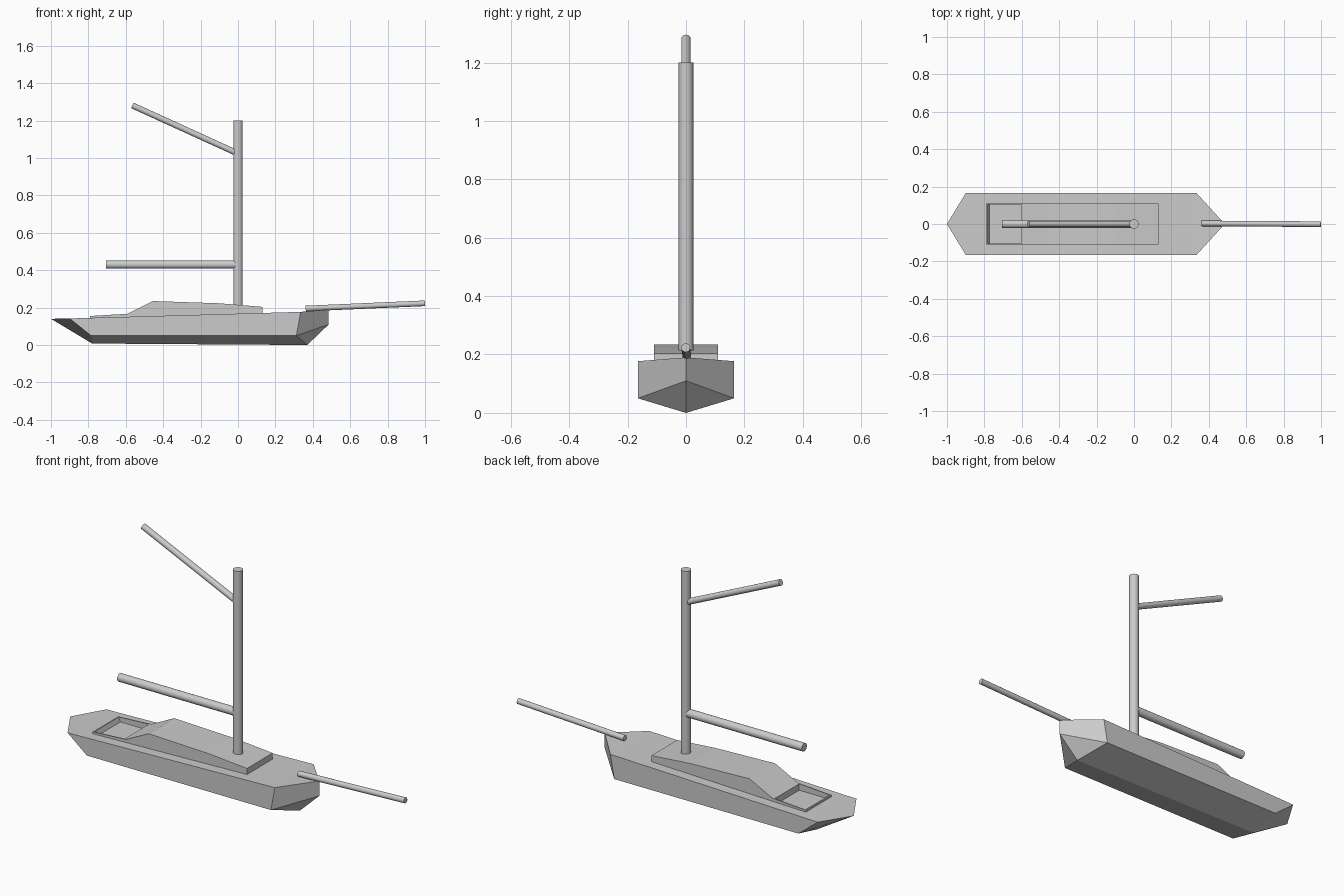
import bpy, bmesh, math
from mathutils import Vector

if "Cube" in bpy.data.objects:
    bpy.data.objects.remove(bpy.data.objects["Cube"])

# One flat grey for the whole boat
grey = bpy.data.materials.new("plain grey")
grey.diffuse_color = (0.6, 0.6, 0.6, 1)
grey.use_nodes = True
grey.node_tree.nodes["Principled BSDF"].inputs["Base Color"].default_value = grey.diffuse_color


def make(name, verts, faces):
    bm = bmesh.new()
    vs = [bm.verts.new(v) for v in verts]
    for f in faces:
        bm.faces.new([vs[i] for i in f])
    bmesh.ops.recalc_face_normals(bm, faces=bm.faces)
    me = bpy.data.meshes.new(name)
    bm.to_mesh(me)
    bm.free()
    me.materials.append(grey)
    ob = bpy.data.objects.new(name, me)
    bpy.context.collection.objects.link(ob)
    return ob


def extrude_profile(name, profile, half):
    """Side profile (x, z) extruded across the width."""
    n = len(profile)
    verts = [(x, s * half, z) for s in (-1, 1) for x, z in profile]
    faces = [tuple(range(n)), tuple(range(n, 2 * n))]
    faces += [(i, (i + 1) % n, (i + 1) % n + n, i + n) for i in range(n)]
    return make(name, verts, faces)


def spar(name, a, b, r, sides=20):
    """Round pole between two points."""
    a, b = Vector(a), Vector(b)
    bpy.ops.mesh.primitive_cylinder_add(vertices=sides, radius=r, depth=(b - a).length,
                                        location=(a + b) / 2,
                                        rotation=(b - a).to_track_quat('Z', 'Y').to_euler())
    ob = bpy.context.object
    ob.name = name
    ob.data.materials.append(grey)
    bpy.ops.object.shade_smooth_by_angle(angle=math.radians(40))
    return ob


# Hull: centreline points, then deck and chine corners for each side
W = 0.165
centre = [(-1, 0, 0.14), (-0.78, 0, 0.008), (0.37, 0, 0), (0.485, 0, 0.11), (0.485, 0, 0.19)]
corners = [(-0.9, 0.142), (0.335, 0.177), (-0.785, 0.05), (0.312, 0.05)]
verts = centre + [(x, s * W, z) for s in (-1, 1) for x, z in corners]
faces = [(0, 5, 9), (5, 6, 10, 9), (6, 4, 10)]          # deck
for o in (5, 9):
    d0, d1, c0, c1 = range(o, o + 4)
    faces += [(d0, d1, c1, c0), (c0, c1, 2, 1),         # topside, bottom
              (0, d0, c0, 1),                           # stern
              (d1, 4, 3, c1), (c1, 3, 2)]               # bow
hull = make("hull", verts, faces)

# Cabin with low cockpit rim aft
cabin = extrude_profile("cabin", [(-0.79, 0.13), (-0.79, 0.155), (-0.592, 0.167), (-0.455, 0.235),
                                  (-0.1, 0.223), (0.13, 0.204), (0.13, 0.14)], 0.109)

# Cockpit well cut into rim and deck
cutter = extrude_profile("cockpit_cutter", [(-0.783, 0.3), (-0.783, 0.155), (-0.773, 0.132),
                                            (-0.602, 0.132), (-0.602, 0.3)], 0.103)
cutter.hide_render = True
cutter.hide_viewport = True
for ob in (hull, cabin):
    m = ob.modifiers.new("cockpit", 'BOOLEAN')
    m.operation = 'DIFFERENCE'
    m.solver = 'EXACT'
    m.object = cutter

# Mast and spars
spar("mast", (0, 0, 0.18), (0, 0, 1.2), 0.025)
spar("boom", (-0.705, 0, 0.43), (-0.01, 0, 0.43), 0.022)
spar("gaff", (-0.565, 0, 1.281), (-0.01, 0, 1.028), 0.016)
spar("bowsprit", (0.362, 0.003, 0.195), (0.999, -0.001, 0.223), 0.015)
